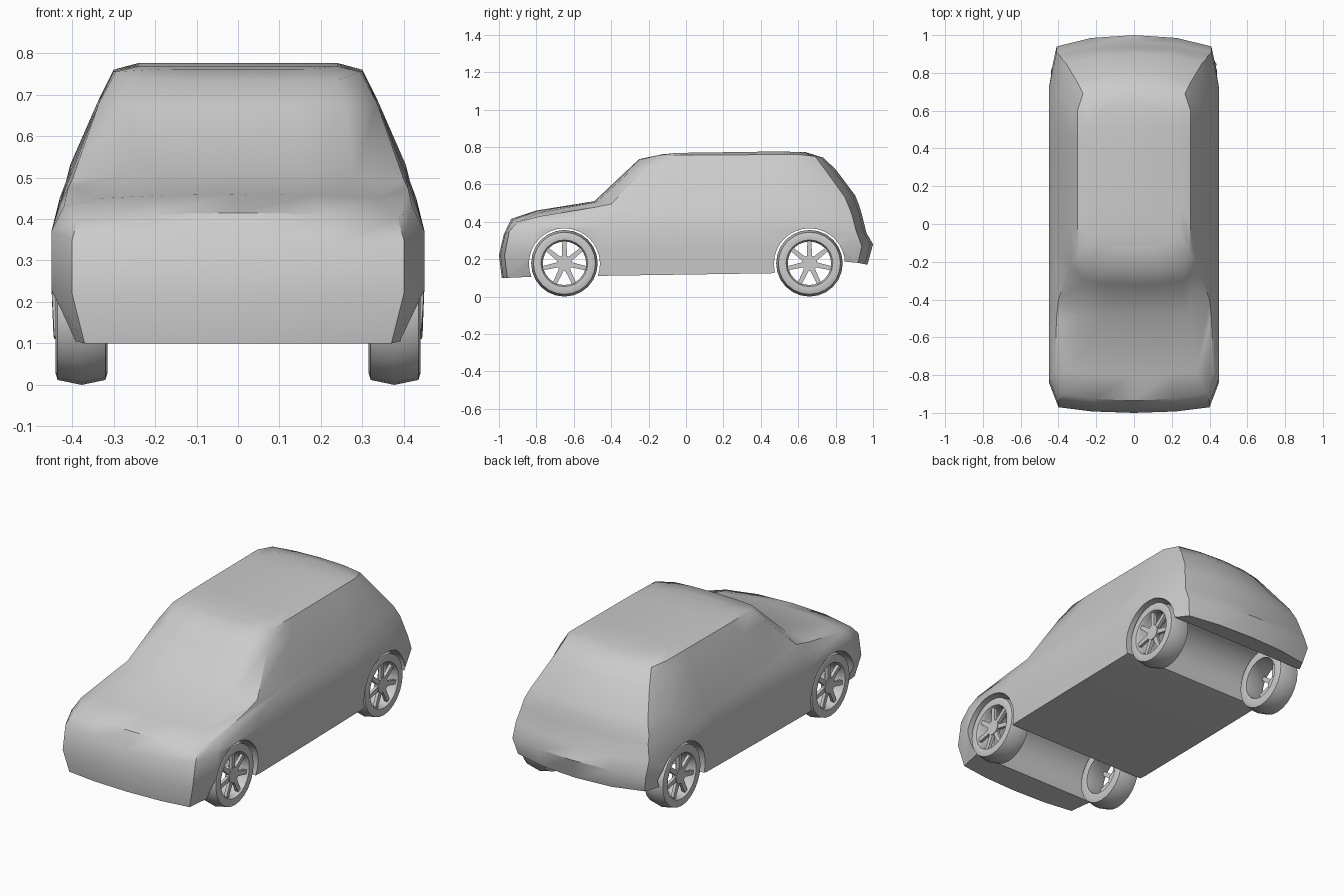
import bpy, bmesh
from math import sin, cos, pi

if "Cube" in bpy.data.objects:
    bpy.data.objects.remove(bpy.data.objects["Cube"])

WHEEL_Z = 0.178
AXLES = {"front": -0.65, "rear": 0.66}


def make_object(name, bm, angle=None):
    bmesh.ops.recalc_face_normals(bm, faces=bm.faces[:])
    me = bpy.data.meshes.new(name)
    bm.to_mesh(me)
    bm.free()
    ob = bpy.data.objects.new(name, me)
    bpy.context.collection.objects.link(ob)
    if angle:
        smooth(ob, angle)
    return ob


def smooth(ob, angle):
    bpy.ops.object.select_all(action='DESELECT')
    ob.select_set(True)
    bpy.context.view_layer.objects.active = ob
    bpy.ops.object.shade_smooth_by_angle(angle=angle)


# Body slices, floor to roof: front y,z | front corner x,y,z |
# side widths front, rear | side start y,z | side end y,z | rear corner x,y,z | rear y,z
SLICES = [
    (-.985, .10, .37, -.955, .10, .39, .445, -.84, .105, .82, .19, .39, .92, .18, .97, .17),
    (-1.0, .22, .40, -.97, .22, .45, .45, -.84, .23, .75, .27, .41, .94, .27, 1.0, .28),
    (-.975, .33, .40, -.945, .35, .45, .45, -.82, .37, .72, .37, .41, .91, .35, .965, .34),
    (-.935, .415, .385, -.90, .40, .42, .43, -.78, .43, .70, .45, .39, .89, .43, .94, .44),
    (-.80, .46, .33, -.78, .45, .41, .415, -.50, .475, .70, .49, .385, .875, .47, .925, .49),
    (-.49, .51, .28, -.48, .505, .40, .405, -.40, .495, .68, .53, .36, .85, .53, .905, .54),
    (-.32, .67, .26, -.30, .67, .335, .335, -.22, .68, .63, .69, .30, .75, .67, .80, .68),
    (-.25, .735, .24, -.235, .735, .295, .30, -.15, .755, .60, .76, .27, .69, .75, .735, .742),
    (-.12, .762, .18, -.11, .762, .24, .24, -.05, .768, .50, .776, .20, .60, .773, .64, .772),
]


def half_outline(s, floor):
    yf, zf, xc, yc, zc, wf, wr, ya, za, yb, zb, xr, yr, zr, ye, ze = s
    pts = [(0, yf, zf), (xc * .55, yf + .25 * (yc - yf), zf + .25 * (zc - zf)), (xc, yc, zc)]
    for t in (0, .24, .5, .78, 1):
        z = za + (zb - za) * t
        if floor and t < 1:
            z = .105 + .025 * t
        pts.append((wf + (wr - wf) * min(1, 4 * t), ya + (yb - ya) * t, z))
    pts += [(xr, yr, zr), (xr * .55, ye + .25 * (yr - ye), ze + .25 * (zr - ze)), (0, ye, ze)]
    return pts


def build_body():
    bm = bmesh.new()
    rings = []
    for k, s in enumerate(SLICES):
        half = half_outline(s, k == 0)
        full = half + [(-x, y, z) for x, y, z in half[-2:0:-1]]
        rings.append([bm.verts.new(p) for p in full])
    n = len(rings[0])
    for a, b in zip(rings, rings[1:]):
        for i in range(n):
            j = (i + 1) % n
            bm.faces.new((a[i], a[j], b[j], b[i]))
    # Floor and roof panels spanning left to right
    for r in (rings[0], rings[-1]):
        for i in range(n // 2):
            ids = dict.fromkeys((i, i + 1, n - i - 1, (n - i) % n))
            bm.faces.new([r[q] for q in ids])
    return make_object("body", bm)


def x_cylinder(bm, y, z, radius, x0, x1, sides):
    rings = [[bm.verts.new((x, y + radius * sin(2 * pi * i / sides), z + radius * cos(2 * pi * i / sides)))
              for i in range(sides)] for x in (x0, x1)]
    for i in range(sides):
        j = (i + 1) % sides
        bm.faces.new((rings[0][i], rings[0][j], rings[1][j], rings[1][i]))
    bm.faces.new(rings[0])
    bm.faces.new(rings[1])


body = build_body()

# Full-width wheel arches
bm = bmesh.new()
for y in AXLES.values():
    x_cylinder(bm, y, 0.175, 0.19, -0.7, 0.7, 32)
cutter = make_object("arch_cutter", bm)
cutter.hide_render = True
mod = body.modifiers.new("arches", 'BOOLEAN')
mod.operation = 'DIFFERENCE'
mod.solver = 'EXACT'
mod.object = cutter
bpy.context.view_layer.objects.active = body
bpy.ops.object.modifier_apply(modifier=mod.name)
bpy.data.objects.remove(cutter)
smooth(body, 0.7)

# Tyre and rim cross-section: radius, x
TYRE = [(.116, .318), (.15, .315), (.166, .32), (.178, .377), (.166, .435),
        (.15, .44), (.125, .437), (.116, .42)]


def build_wheel(name, side, y):
    bm = bmesh.new()
    sides = 24
    rings = [[bm.verts.new((x, r * sin(2 * pi * i / sides), r * cos(2 * pi * i / sides)))
              for r, x in TYRE] for i in range(sides)]
    m = len(TYRE)
    for i in range(sides):
        a, b = rings[i], rings[(i + 1) % sides]
        for k in range(m):
            q = (k + 1) % m
            bm.faces.new((a[k], a[q], b[q], b[k]))
    # Hub
    x_cylinder(bm, 0, 0, 0.042, .405, .43, 14)
    # Seven spokes
    for s in range(7):
        t = 2 * pi * s / 7
        box = []
        for x in (.41, .427):
            for u, r in ((-.014, .03), (.014, .03), (.011, .12), (-.011, .12)):
                box.append(bm.verts.new((x, u * cos(t) + r * sin(t), r * cos(t) - u * sin(t))))
        for f in ((0, 1, 2, 3), (4, 5, 6, 7), (0, 1, 5, 4), (1, 2, 6, 5), (2, 3, 7, 6), (3, 0, 4, 7)):
            bm.faces.new([box[i] for i in f])
    for v in bm.verts:
        v.co.x *= side
        v.co.y += y
        v.co.z += WHEEL_Z
    make_object(name, bm, 0.5)


for axle, y in AXLES.items():
    for label, side in (("left", -1), ("right", 1)):
        build_wheel(f"{axle}_{label}_wheel", side, y)
